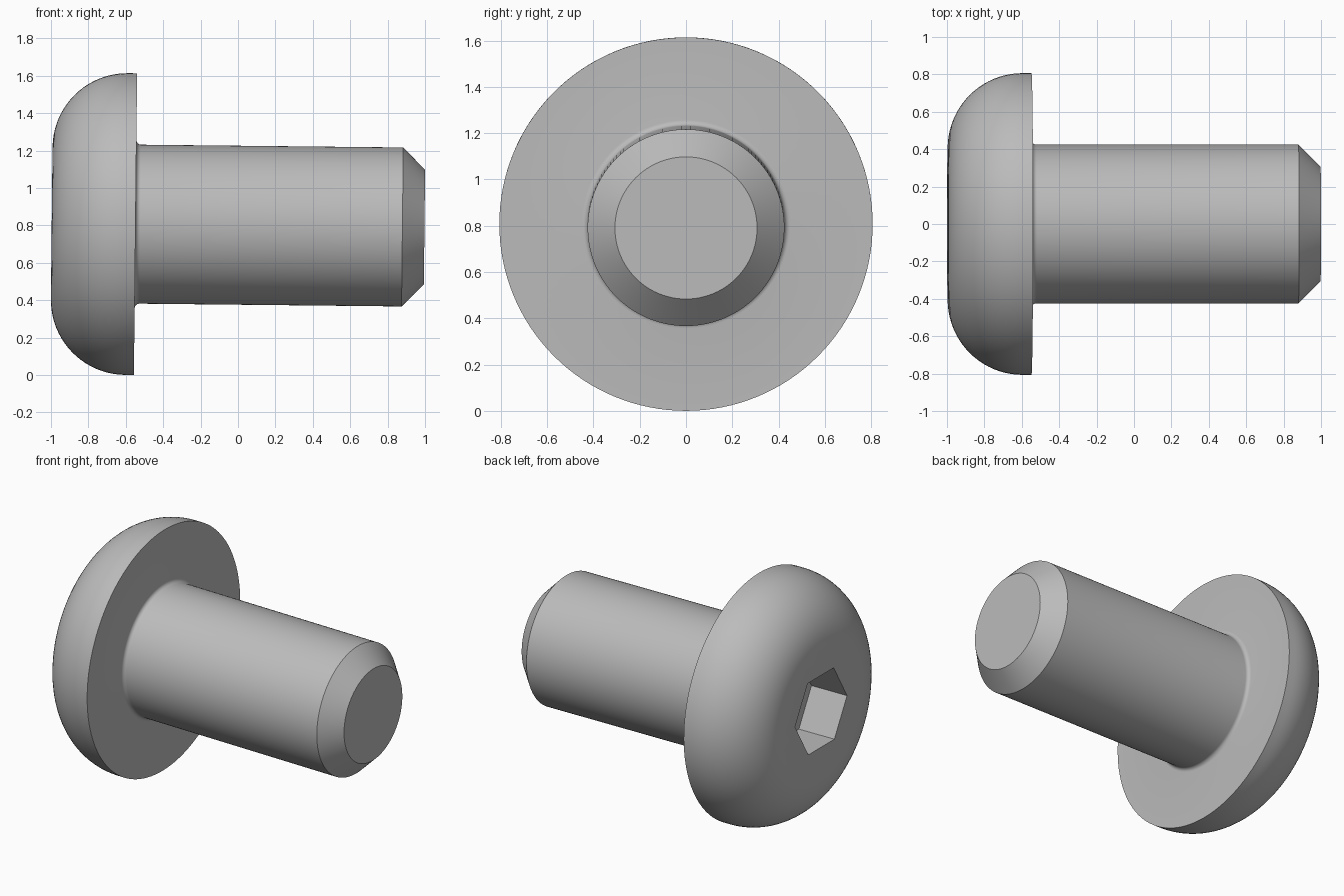
import bpy
import bmesh
import math
from mathutils import Matrix

cube = bpy.data.objects.get("Cube")
if cube:
    bpy.data.objects.remove(cube, do_unlink=True)

# Main dimensions
HEAD_FACE, HEAD_BACK, TIP = -0.996, -0.548, 0.997
HEAD_R, SHANK_R, TIP_R = 0.8065, 0.425, 0.307
DOME_R, FILLET = 0.4, 0.025
HEX_R, HEX_DEPTH = 0.274, 0.262
TILT, AXIS_Z = 0.0106, 0.801
SEGMENTS = 128

steel = bpy.data.materials.new("steel_grey")
steel.use_nodes = True
colour = (0.5, 0.5, 0.5, 1)
steel.diffuse_color = colour
steel.node_tree.nodes["Principled BSDF"].inputs["Base Color"].default_value = colour


def arc(cx, cr, radius, start, end, steps):
    """Points (x, radius) along an arc, angles in degrees."""
    angles = [math.radians(start + (end - start) * i / steps) for i in range(steps + 1)]
    return [(cx + radius * math.cos(a), cr + radius * math.sin(a)) for a in angles]


def add_object(name, bm):
    bmesh.ops.recalc_face_normals(bm, faces=bm.faces)
    mesh = bpy.data.meshes.new(name)
    bm.to_mesh(mesh)
    bm.free()
    obj = bpy.data.objects.new(name, mesh)
    bpy.context.collection.objects.link(obj)
    mesh.materials.append(steel)
    return obj


def lathe(name, profile, segments):
    """Closed solid of rings around the x axis, capped with flat discs."""
    bm = bmesh.new()
    rings = []
    for x, r in profile:
        angles = [math.tau * i / segments for i in range(segments)]
        rings.append([bm.verts.new((x, r * math.cos(a), r * math.sin(a))) for a in angles])
    for a, b in zip(rings, rings[1:]):
        for i in range(segments):
            j = (i + 1) % segments
            bm.faces.new((a[i], a[j], b[j], b[i]))
    bm.faces.new(rings[0])
    bm.faces.new(rings[-1])
    return add_object(name, bm)


# Domed head, filleted neck, plain shank and chamfered tip in one turned body
profile = arc(HEAD_FACE + DOME_R, HEAD_R - DOME_R, DOME_R, 180, 90, 20)
profile.append((HEAD_BACK, HEAD_R))
profile += arc(HEAD_BACK + FILLET, SHANK_R + FILLET, FILLET, 180, 270, 6)
profile += [(TIP - (SHANK_R - TIP_R), SHANK_R), (TIP, TIP_R)]
bolt = lathe("button_head_bolt", profile, SEGMENTS)

# Hexagonal drive socket cut into the head
cutter = lathe("socket_cutter", [(HEAD_FACE - 0.2, HEX_R), (HEAD_FACE + HEX_DEPTH, HEX_R)], 6)
cutter.hide_render = True
socket = bolt.modifiers.new("hex_socket", "BOOLEAN")
socket.operation = "DIFFERENCE"
socket.solver = "EXACT"
socket.object = cutter

bpy.ops.object.select_all(action="DESELECT")
bpy.context.view_layer.objects.active = bolt
bolt.select_set(True)
bpy.ops.object.modifier_apply(modifier=socket.name)
bpy.data.objects.remove(cutter, do_unlink=True)
bpy.ops.object.shade_smooth_by_angle(angle=math.radians(30))

# Resting pose: the axis dips slightly towards the tip
bolt.matrix_world = Matrix.Translation((0, 0, AXIS_Z)) @ Matrix.Rotation(TILT, 4, "Y")
